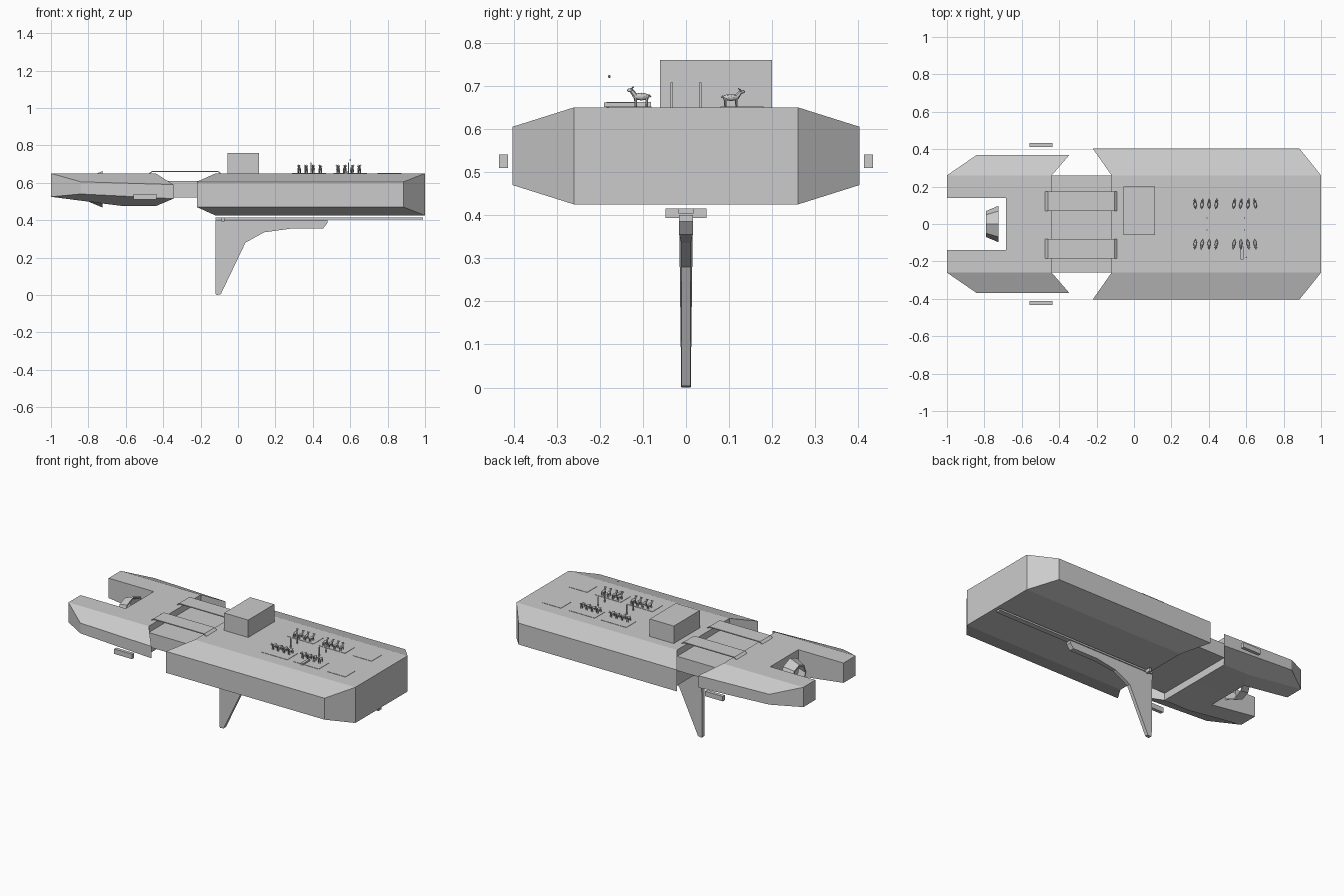
import bpy, bmesh, math, random
from mathutils import Vector, Matrix

if "Cube" in bpy.data.objects:
    bpy.data.objects.remove(bpy.data.objects["Cube"])

random.seed(4)
grey = bpy.data.materials.new("plain grey")
grey.diffuse_color = (0.6, 0.6, 0.6, 1)
grey.use_nodes = True
grey.node_tree.nodes["Principled BSDF"].inputs["Base Color"].default_value = grey.diffuse_color


def finish(bm, name):
    bmesh.ops.recalc_face_normals(bm, faces=bm.faces[:])
    me = bpy.data.meshes.new(name)
    bm.to_mesh(me)
    bm.free()
    me.materials.append(grey)
    ob = bpy.data.objects.new(name, me)
    bpy.context.collection.objects.link(ob)
    return ob


def box(name, x, y, z):
    bm = bmesh.new()
    bmesh.ops.create_cube(bm, size=1)
    for v in bm.verts:
        v.co = [(r[0] + r[1]) / 2 + c * (r[1] - r[0]) for r, c in zip((x, y, z), v.co)]
    return finish(bm, name)


def half_hull(name, pts, wall, caps):
    """Half deck plan with (x, y, top z, bottom z) points, mirrored across y = 0."""
    bm = bmesh.new()
    top = [bm.verts.new((x, y, t)) for x, y, t, b in pts]
    bot = [bm.verts.new((x, y, b)) for x, y, t, b in pts]
    for i, j in zip(wall, wall[1:]):
        bm.faces.new((top[i], top[j], bot[j], bot[i]))
    for cap in caps:
        bm.faces.new([top[i] for i in cap])
        bm.faces.new([bot[i] for i in reversed(cap)])
    geo = bm.verts[:] + bm.edges[:] + bm.faces[:]
    bmesh.ops.mirror(bm, geom=geo, axis='Y', merge_dist=1e-5)
    bmesh.ops.remove_doubles(bm, verts=bm.verts[:], dist=1e-5)
    return finish(bm, name)


# Main hull with bevelled flanks and swept ends
half_hull("main_hull",
          [(-.12, 0, .65, .425), (-.12, .26, .65, .425), (-.22, .403, .605, .47),
           (.885, .403, .605, .47), (1, .26, .65, .425), (1, 0, .65, .425)],
          [0, 1, 2, 3, 4, 5], [[0, 1, 4, 5], [1, 2, 3, 4]])

# Forked stern hull
half_hull("stern_hull",
          [(-.685, 0, .65, .484), (-.685, .14, .65, .484), (-1, .14, .65, .525),
           (-1, .26, .65, .525), (-.84, .37, .605, .54), (-.345, .37, .59, .515),
           (-.44, .26, .65, .475), (-.44, 0, .65, .475), (-.62, .26, .65, .476)],
          [0, 1, 2, 3, 4, 5, 6, 7],
          [[0, 1, 8, 6, 7], [1, 2, 3, 8], [3, 4, 5, 6, 8]])

# Neck, bridge and side pods
box("neck", (-.445, -.115), (-.26, .26), (.52, .61))
box("bridge_block", (-.055, .113), (-.06, .2), (.65, .76))
for s in (-1, 1):
    box("side_pod", (-.56, -.435), sorted((s * .413, s * .434)), (.51, .541))


# Extruded side profile (x, z)
def extrude_profile(name, prof, width):
    bm = bmesh.new()
    sides = [[bm.verts.new((x, s * width(z), z)) for x, z in prof] for s in (-1, 1)]
    for side in sides:
        bm.faces.new(side)
    n = len(prof)
    for i in range(n):
        j = (i + 1) % n
        bm.faces.new((sides[0][i], sides[0][j], sides[1][j], sides[1][i]))
    return finish(bm, name)


# Gangways over the neck
gang = [(-.475, .651), (-.46, .663), (-.105, .663), (-.09, .651),
        (-.095, .649), (-.107, .657), (-.458, .657), (-.47, .649)]
for y in (.122, -.133):
    ob = extrude_profile("gangway", gang, lambda z: .052)
    ob.location.y = y

# Keel fin with rail and clamp
fin = [(-.12, .40), (-.12, .006), (-.115, 0), (-.092, .004), (.04, .28), (.14, .335),
       (.285, .355), (.455, .355), (.478, .385), (.478, .40)]
extrude_profile("keel_fin", fin, lambda z: .016 if z > .34 else .011)
box("keel_rail", (-.12, .99), (-.017, .017), (.404, .415))
box("keel_clamp", (-.088, -.073), (-.047, .047), (.393, .415))

# Octagonal thruster ring in the fork
bm = bmesh.new()
rings = []
for x, r in ((-.79, .07), (-.725, .097), (-.725, .088), (-.79, .061)):
    rings.append([bm.verts.new((x, r * math.sin(k * math.pi / 4),
                                .565 + r * math.cos(k * math.pi / 4))) for k in range(8)])
for a in range(4):
    for k in range(8):
        p, q, m = rings[a], rings[(a + 1) % 4], (k + 1) % 8
        bm.faces.new((p[k], p[m], q[m], q[k]))
finish(bm, "thruster_ring")

# Thin deck plates
for s in (-1, 1):
    for x in ((.29, .47), (.51, .69), (.745, .875)):
        box("deck_plate", x, sorted((s * .08, s * .18)), (.65, .652))


# Grazing animal, facing +y, standing on z = 0
def limb(bm, a, b, r1, r2, seg=6):
    a, b = Vector(a), Vector(b)
    d = b - a
    m = Matrix.Translation((a + b) / 2) @ d.to_track_quat('Z', 'Y').to_matrix().to_4x4()
    bmesh.ops.create_cone(bm, cap_ends=True, segments=seg, radius1=r1, radius2=r2,
                          depth=d.length, matrix=m)


def ball(bm, c, size):
    m = Matrix.Translation(c) @ Matrix.Diagonal((*size, 1))
    bmesh.ops.create_icosphere(bm, subdivisions=2, radius=1, matrix=m)


bm = bmesh.new()
ball(bm, (0, -.002, .023), (.0085, .02, .0085))
limb(bm, (0, .012, .025), (0, .021, .037), .006, .0045)
ball(bm, (0, .024, .037), (.0045, .0075, .0045))
limb(bm, (0, -.02, .027), (0, -.025, .022), .002, .001, 4)
for s in (-1, 1):
    for y in (-.015, .011):
        limb(bm, (s * .005, y, 0), (s * .005, y, .02), .002, .003, 5)
    limb(bm, (s * .002, .021, .04), (s * .005, .016, .045), .0015, .0008, 4)
    limb(bm, (s * .004, .021, .038), (s * .009, .019, .038), .0015, .001, 4)
animal = finish(bm, "animal")

# Two rows of animals facing outward
first = True
for s in (-1, 1):
    for x in (.327, .364, .402, .44, .535, .571, .61, .648):
        ob = animal if first else animal.copy()
        if not first:
            bpy.context.collection.objects.link(ob)
        first = False
        ob.location = (x, s * .106, .651)
        ob.scale = (1, 1, 1.05) if s < 0 else (1, 1, .96)
        ob.rotation_euler.z = (math.pi if s < 0 else 0) + random.uniform(-.2, .2)

# Posts between the rows
for x in (.39, .59):
    for y in (-.033, .033):
        box("deck_post", (x - .003, x + .003), (y - .0025, y + .0025), (.65, .708))

# Trough and small floating ball
box("trough", (.57, .586), (-.19, -.12), (.651, .662))
bm = bmesh.new()
ball(bm, (.6, -.178, .722), (.0035, .0035, .0035))
finish(bm, "small_ball")
